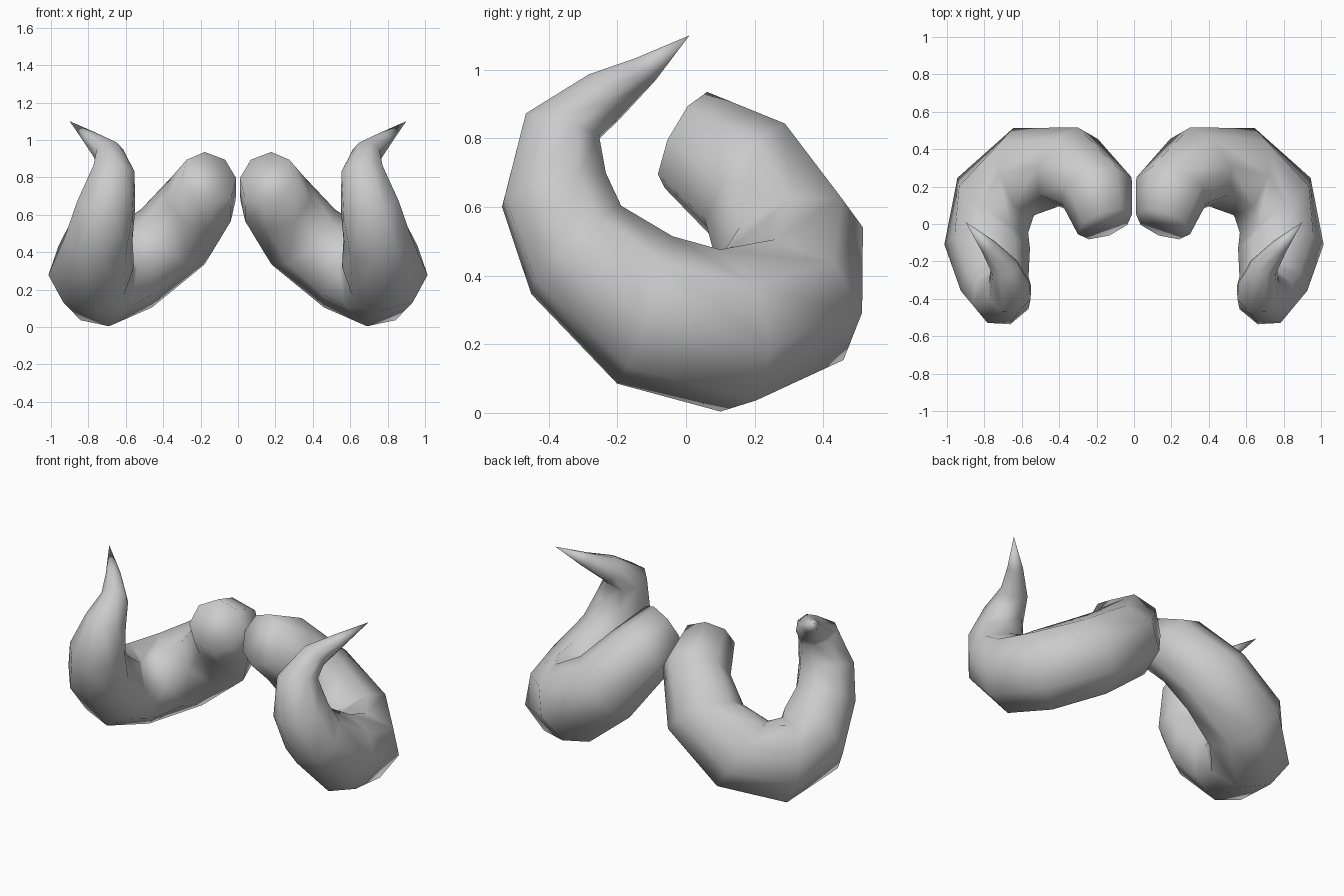
import bpy, bmesh, math
from mathutils import Vector

old = bpy.data.objects.get("Cube")
if old:
    bpy.data.objects.remove(old, do_unlink=True)

mat = bpy.data.materials.new("horn_grey")
mat.use_nodes = True
mat.diffuse_color = (0.6, 0.6, 0.6, 1)
mat.node_tree.nodes["Principled BSDF"].inputs["Base Color"].default_value = (0.6, 0.6, 0.6, 1)

SIDES = 8
# Spine from the thick base to the tip: x, y, z, radius
SPINE = [
    (0.155, 0.0, 0.795, 0.155),
    (0.20, 0.18, 0.68, 0.20),
    (0.35, 0.305, 0.48, 0.225),
    (0.59, 0.28, 0.305, 0.24),
    (0.755, 0.10, 0.24, 0.245),
    (0.785, -0.12, 0.30, 0.23),
    (0.745, -0.32, 0.475, 0.185),
    (0.705, -0.385, 0.65, 0.165),
    (0.665, -0.36, 0.835, 0.12),
    (0.69, -0.235, 0.925, 0.08),
    (0.78, -0.12, 1.0, 0.045),
]
TIP = Vector((0.9, 0.01, 1.1))
BASE_DIR = Vector((0.3, 0.8, -0.4)).normalized()


def build_horn(name, side):
    """Loft rings along the spine; side is 1 for left, -1 for right."""
    bm = bmesh.new()
    pts = [Vector(p[:3]) for p in SPINE] + [TIP]
    up = Vector((0, 0, 1))
    rings = []
    for i, row in enumerate(SPINE):
        # Each ring mostly faces along the segment leading into it
        tangent = BASE_DIR
        if i:
            ahead = (pts[i + 1] - pts[i]).normalized()
            back = (pts[i] - pts[i - 1]).normalized()
            tangent = (ahead * 0.2 + back * 0.8).normalized()
        up = (up - tangent * up.dot(tangent)).normalized()
        across = tangent.cross(up)
        ring = []
        for k in range(SIDES):
            a = math.tau * k / SIDES
            p = pts[i] + (up * math.cos(a) + across * math.sin(a)) * row[3]
            ring.append(bm.verts.new((p.x * side, p.y, max(p.z, 0))))
        rings.append(ring)
    # Sides, base cap and pointed tip
    for a, b in zip(rings, rings[1:]):
        for k in range(SIDES):
            n = (k + 1) % SIDES
            bm.faces.new((a[k], a[n], b[n], b[k]))
    bm.faces.new(rings[0])
    tip = bm.verts.new((TIP.x * side, TIP.y, TIP.z))
    for k in range(SIDES):
        bm.faces.new((rings[-1][k], rings[-1][(k + 1) % SIDES], tip))
    bmesh.ops.recalc_face_normals(bm, faces=bm.faces)
    for f in bm.faces:
        f.smooth = True
    mesh = bpy.data.meshes.new(name)
    bm.to_mesh(mesh)
    bm.free()
    mesh.materials.append(mat)
    bpy.context.collection.objects.link(bpy.data.objects.new(name, mesh))


build_horn("left_horn", 1)
build_horn("right_horn", -1)
